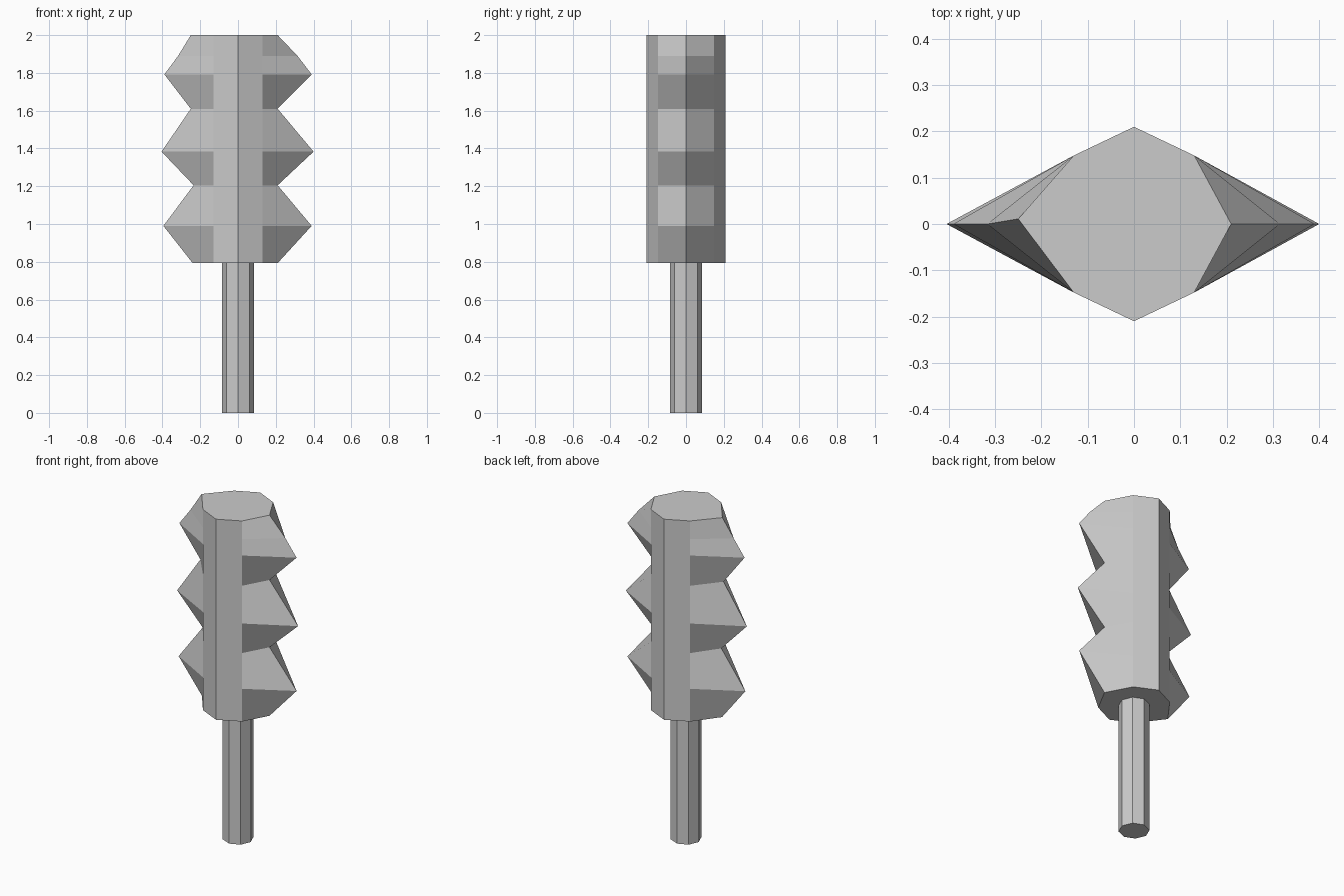
import bpy, bmesh, math

if "Cube" in bpy.data.objects:
    bpy.data.objects.remove(bpy.data.objects["Cube"])


def loft(name, rings):
    """Flat-shaded closed solid through a stack of equal-sized rings."""
    bm = bmesh.new()
    loops = [[bm.verts.new(p) for p in ring] for ring in rings]
    n = len(loops[0])
    for a, b in zip(loops, loops[1:]):
        for i in range(n):
            j = (i + 1) % n
            bm.faces.new((a[i], a[j], b[j], b[i]))
    bm.faces.new(loops[0][::-1])
    bm.faces.new(loops[-1])
    bmesh.ops.recalc_face_normals(bm, faces=bm.faces)
    mesh = bpy.data.meshes.new(name)
    bm.to_mesh(mesh)
    bm.free()
    obj = bpy.data.objects.new(name, mesh)
    bpy.context.collection.objects.link(obj)
    return obj


def body_ring(z, left, right, left_y=0.0):
    return [(0, -0.21, z), (0.13, -0.148, z), (right, 0, z), (0.13, 0.148, z),
            (0, 0.21, z), (-0.13, 0.148, z), (left, left_y, z), (-0.13, -0.148, z)]


def stem_ring(z, radius=0.085):
    return [(radius * math.cos(k * math.pi / 4), radius * math.sin(k * math.pi / 4), z)
            for k in range(8)]


# Eight-sided handle
loft("handle", [stem_ring(0), stem_ring(0.795)])

# Notched head: the side corners zigzag out into teeth (z, left x, right x)
levels = [(0.793, -0.24, 0.21), (0.99, -0.395, 0.39), (1.205, -0.235, 0.21),
          (1.383, -0.405, 0.40), (1.61, -0.25, 0.21), (1.792, -0.39, 0.39),
          (1.89, -0.317, 0.315)]
rings = [body_ring(*level) for level in levels]
rings.append(body_ring(2.0, -0.25, 0.21, 0.011))
loft("toothed_head", rings)
